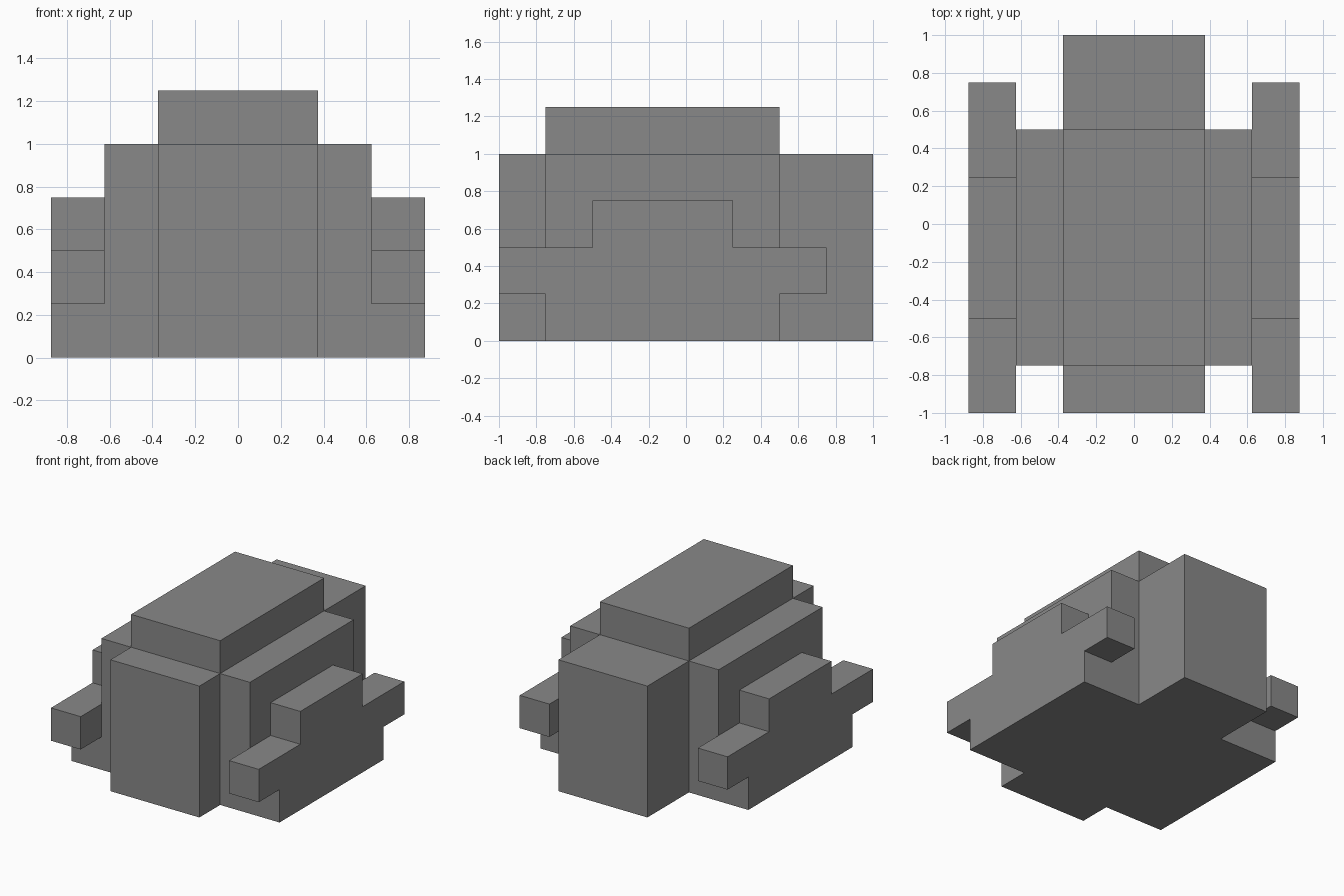
import bpy
import bmesh

cube = bpy.data.objects.get("Cube")
if cube:
    bpy.data.objects.remove(cube, do_unlink=True)

# Single flat material
GREY = (0.25, 0.25, 0.25, 1.0)
grey = bpy.data.materials.new("mid_grey")
grey.use_nodes = True
grey.diffuse_color = GREY
grey.node_tree.nodes["Principled BSDF"].inputs["Base Color"].default_value = GREY


def extrude_profile(name, profile, x0, x1):
    """Extrude a (y, z) outline from x0 to x1."""
    bm = bmesh.new()
    face = bm.faces.new([bm.verts.new((x0, y, z)) for y, z in profile])
    result = bmesh.ops.extrude_face_region(bm, geom=[face])
    verts = [g for g in result["geom"] if isinstance(g, bmesh.types.BMVert)]
    bmesh.ops.translate(bm, verts=verts, vec=(x1 - x0, 0, 0))
    bmesh.ops.recalc_face_normals(bm, faces=bm.faces)
    mesh = bpy.data.meshes.new(name)
    bm.to_mesh(mesh)
    bm.free()
    mesh.materials.append(grey)
    obj = bpy.data.objects.new(name, mesh)
    bpy.context.collection.objects.link(obj)
    return obj


FRONT, BACK = -0.75, 0.5           # extent of the main hull
INNER, MIDDLE, OUTER = 0.375, 0.625, 0.875

# Long central body with raised roof
body_outline = [(-1, 0), (1, 0), (1, 1), (BACK, 1), (BACK, 1.25),
                (FRONT, 1.25), (FRONT, 1), (-1, 1)]
extrude_profile("central_body", body_outline, -INNER, INNER)

# Shoulder blocks and stepped outer panels with projecting arms
shoulder_outline = [(FRONT, 0), (BACK, 0), (BACK, 1), (FRONT, 1)]
panel_outline = [(FRONT, 0), (BACK, 0), (BACK, 0.25), (0.75, 0.25),
                 (0.75, 0.5), (0.25, 0.5), (0.25, 0.75), (-0.5, 0.75),
                 (-0.5, 0.5), (-1, 0.5), (-1, 0.25), (FRONT, 0.25)]
for side, s in (("left", 1), ("right", -1)):
    extrude_profile(side + "_shoulder", shoulder_outline, s * INNER, s * MIDDLE)
    extrude_profile(side + "_stepped_panel", panel_outline, s * MIDDLE, s * OUTER)
